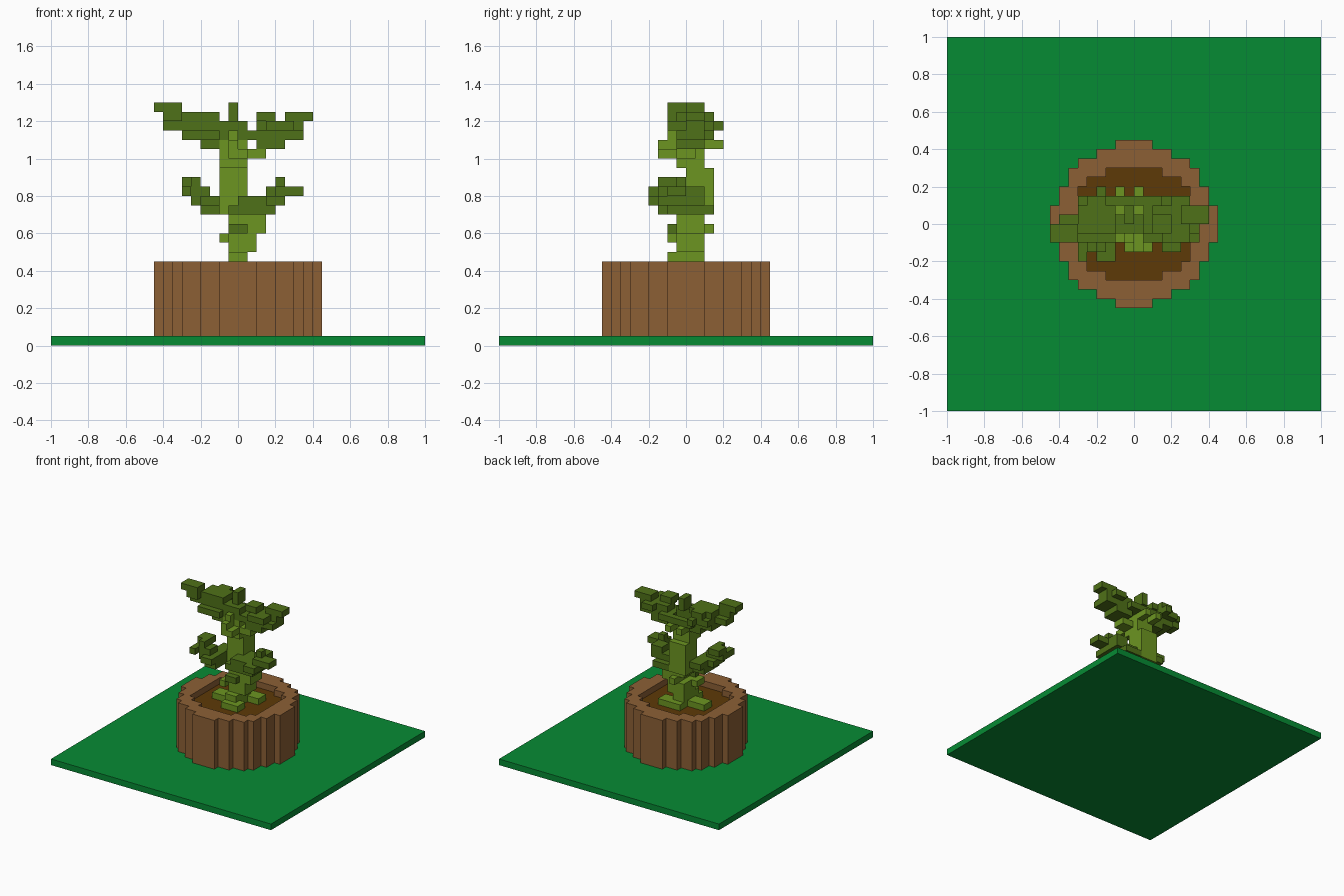
import bpy, bmesh

if "Cube" in bpy.data.objects:
    bpy.data.objects.remove(bpy.data.objects["Cube"])

V = 0.05  # voxel size


def material(name, rgb):
    m = bpy.data.materials.new(name)
    m.diffuse_color = [(c / 255) ** 2.2 for c in rgb] + [1]
    m.use_nodes = True
    m.node_tree.nodes["Principled BSDF"].inputs["Base Color"].default_value = m.diffuse_color
    return m


def cells(boxes):
    """Voxels filled by (x0, x1, y0, y1, z0, z1) boxes in voxel units."""
    return {(x, y, z) for x0, x1, y0, y1, z0, z1 in boxes
            for x in range(x0, x1) for y in range(y0, y1) for z in range(z0, z1)}


def disc(half_widths, z0, z1):
    """Stepped disc; half_widths run from the middle row outwards."""
    rows = []
    for i, w in enumerate(half_widths):
        rows += [(-w, w, i, i + 1, z0, z1), (-w, w, -i - 1, -i, z0, z1)]
    return cells(rows)


def build(name, filled, solid, mat):
    """Mesh of the voxel faces that no other solid voxel covers."""
    bm = bmesh.new()
    verts = {}

    def vert(p):
        if p not in verts:
            verts[p] = bm.verts.new([c * V for c in p])
        return verts[p]

    for cell in sorted(filled):
        for axis in range(3):
            for side in (0, 1):
                near = list(cell)
                near[axis] += 2 * side - 1
                if tuple(near) in solid:
                    continue
                u, v = (axis + 1) % 3, (axis + 2) % 3
                quad = []
                for du, dv in ((0, 0), (1, 0), (1, 1), (0, 1)):
                    p = list(cell)
                    p[axis] += side
                    p[u] += du
                    p[v] += dv
                    quad.append(vert(tuple(p)))
                bm.faces.new(quad if side else quad[::-1])
    me = bpy.data.meshes.new(name)
    bm.to_mesh(me)
    bm.free()
    me.materials.append(mat)
    ob = bpy.data.objects.new(name, me)
    bpy.context.collection.objects.link(ob)


# Grass slab
bpy.ops.mesh.primitive_cube_add(size=1, location=(0, 0, V / 2))
grass = bpy.context.object
grass.name = "grass_slab"
grass.scale = (2, 2, V)
grass.data.materials.append(material("grass", (15, 138, 55)))

# Round pot with a recess, and the soil sitting in it
INNER = (6, 6, 6, 6, 5, 3)
pot = disc((9, 9, 8, 8, 7, 7, 6, 4, 2), 1, 9) - disc(INNER, 7, 9)
soil = disc(INNER, 7, 8)

# Roots and crooked trunk
trunk = cells([
    (-1, 1, -3, 3, 8, 9), (-4, -1, -1, 1, 8, 9), (1, 3, 1, 3, 8, 9), (1, 2, -3, -1, 8, 9),
    (-1, 1, -2, 2, 9, 10), (-1, 2, -1, 2, 10, 12), (-2, -1, -2, 0, 11, 12),
    (0, 3, -1, 2, 12, 13), (0, 1, 2, 3, 12, 13), (-1, 3, -1, 2, 13, 14),
    (-2, 1, 0, 3, 14, 19), (-2, 1, -1, 2, 19, 22),
    (1, 3, -1, 1, 20, 21), (-1, 1, -3, -1, 20, 21), (-1, 0, -3, -1, 21, 22),
    (-1, 0, -2, 0, 22, 23), (0, 1, 2, 4, 21, 22), (-2, -1, 2, 4, 21, 22),
])

# Lower foliage tier
lower = cells([
    (-1, 1, -2, -1, 12, 13),
    (-4, -2, -3, 1, 14, 15), (1, 4, -2, 3, 14, 15), (-1, 1, -2, 0, 14, 15),
    (-5, -2, -3, 0, 15, 16), (-4, -2, -4, -3, 15, 16), (-4, -2, 0, 2, 15, 16),
    (1, 5, -2, 2, 15, 16), (3, 5, -3, -2, 15, 16), (0, 1, -2, 0, 15, 16),
    (-6, -3, -3, -1, 16, 17), (-6, -5, -4, -3, 16, 17),
    (4, 7, -2, 0, 16, 17), (3, 5, 0, 2, 16, 17),
    (-6, -4, -2, 0, 17, 18), (-5, -4, -3, -2, 17, 18), (4, 5, -1, 0, 17, 18),
])

# Upper foliage tier
upper = cells([
    (-4, -2, -1, 2, 21, 22), (2, 5, -1, 2, 21, 22),
    (-6, -2, -2, 2, 22, 23), (1, 7, -1, 2, 22, 23), (-2, 1, -1, 1, 22, 23), (-3, 3, 2, 3, 22, 23),
    (-8, -2, -1, 1, 23, 24), (-6, -3, 1, 3, 23, 24), (-4, -3, 3, 4, 23, 24),
    (-2, 1, -1, 1, 23, 24), (2, 7, 0, 2, 23, 24), (4, 6, 2, 3, 23, 24), (3, 6, -2, 0, 23, 24),
    (-8, -6, -2, 0, 24, 25), (-6, -2, -1, 2, 24, 25), (-5, -3, 2, 3, 24, 25),
    (2, 4, -1, 1, 24, 25), (5, 8, 0, 2, 24, 25),
    (-9, -6, -2, 0, 25, 26), (-1, 0, 0, 2, 24, 26),
])

lower -= trunk
upper -= trunk
solid = pot | soil | trunk | lower | upper
leaf = material("leaf", (80, 112, 30))
build("pot", pot, solid, material("clay", (139, 96, 56)))
build("soil", soil, solid, material("soil", (94, 60, 16)))
build("trunk", trunk, solid, material("bark", (108, 148, 38)))
build("lower_foliage", lower, solid, leaf)
build("upper_foliage", upper, solid, leaf)
